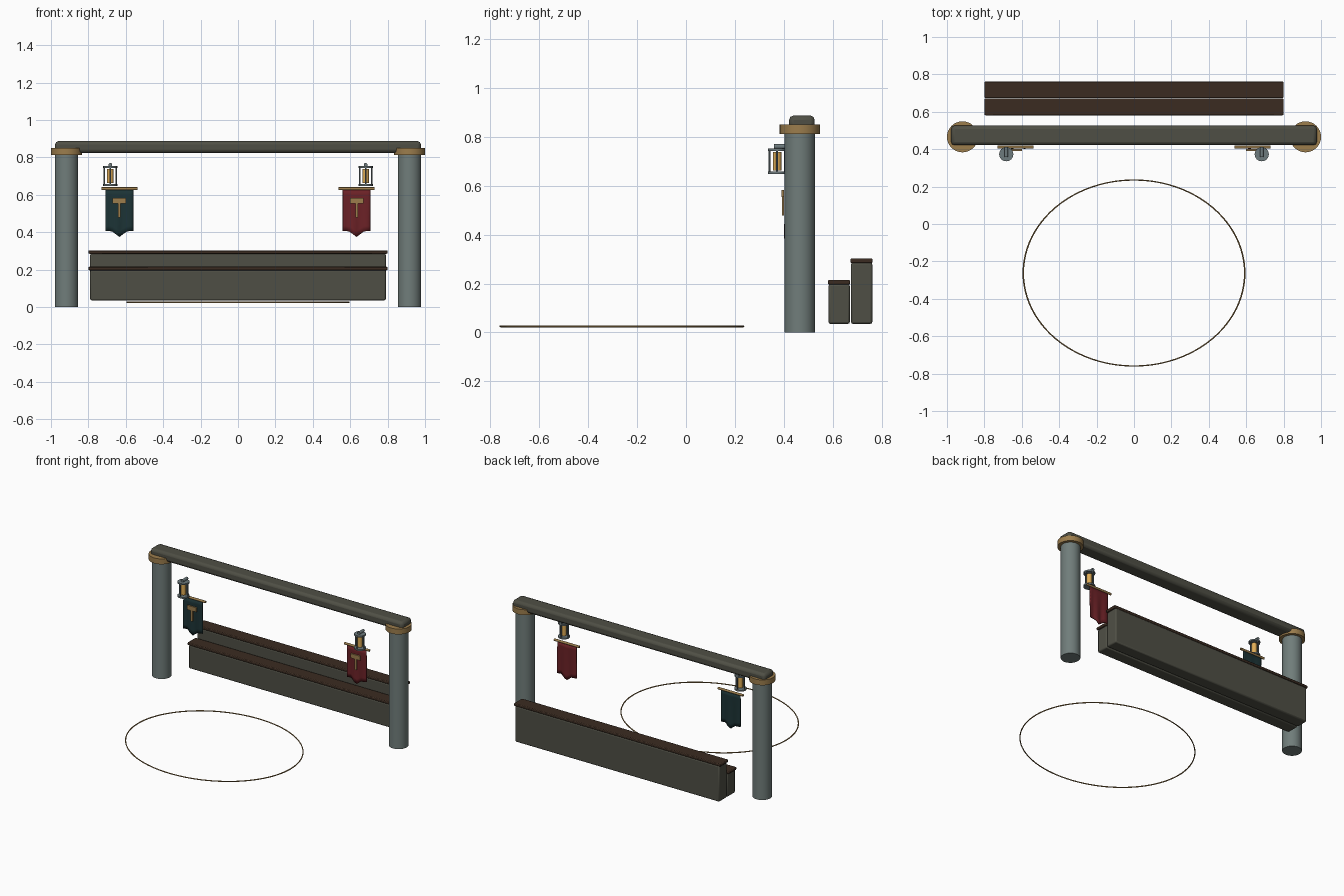
import bpy, bmesh, math
from mathutils import Vector

if "Cube" in bpy.data.objects:
    bpy.data.objects.remove(bpy.data.objects["Cube"])


def srgb(c):
    return c / 12.92 if c <= 0.04045 else ((c + 0.055) / 1.055) ** 2.4


def mat(name, r, g, b):
    m = bpy.data.materials.new(name)
    m.diffuse_color = (srgb(r), srgb(g), srgb(b), 1)
    m.use_nodes = True
    m.node_tree.nodes["Principled BSDF"].inputs["Base Color"].default_value = m.diffuse_color
    return m


PILLAR = mat("pillar grey", 0.44, 0.49, 0.48)
STONE = mat("dark stone", 0.31, 0.31, 0.27)
WOOD = mat("dark wood", 0.23, 0.17, 0.13)
BRONZE = mat("bronze", 0.61, 0.49, 0.30)
IRON = mat("iron", 0.43, 0.48, 0.49)
GLOW = mat("lamp amber", 0.88, 0.68, 0.34)
RED = mat("red cloth", 0.42, 0.13, 0.15)
TEAL = mat("teal cloth", 0.11, 0.20, 0.21)


def finish(ob, name, m, smooth=True):
    ob.name = name
    ob.data.materials.clear()
    ob.data.materials.append(m)
    if smooth:
        bpy.ops.object.select_all(action='DESELECT')
        ob.select_set(True)
        bpy.context.view_layer.objects.active = ob
        bpy.ops.object.shade_smooth_by_angle(angle=math.radians(35))
    return ob


def box(name, lo, hi, m, bevel=0.0, seg=2):
    lo, hi = Vector(lo), Vector(hi)
    bpy.ops.mesh.primitive_cube_add(size=1, location=(lo + hi) / 2)
    ob = bpy.context.object
    ob.scale = hi - lo
    bpy.ops.object.transform_apply(location=False, rotation=False, scale=True)
    if bevel:
        b = ob.modifiers.new("bevel", 'BEVEL')
        b.width, b.segments = bevel, seg
    return finish(ob, name, m, bool(bevel))


def rod(name, a, b, r, m, sides=12):
    a, b = Vector(a), Vector(b)
    bpy.ops.mesh.primitive_cylinder_add(vertices=sides, radius=r, depth=(b - a).length,
                                        location=(a + b) / 2)
    ob = bpy.context.object
    ob.rotation_euler = (b - a).to_track_quat('Z', 'Y').to_euler()
    return finish(ob, name, m)


def banner(name, cx, m):
    # rippled cloth with a pointed hem
    cols, rows, hw, top, hem = 12, 8, 0.074, 0.628, 0.405
    bm = bmesh.new()
    grid = []
    for j in range(rows + 1):
        t = j / rows
        line = []
        for i in range(cols + 1):
            u = 2 * i / cols - 1
            drop = max(0.0, 1 - abs(u) / 0.55) * 0.03
            z = top + (hem - drop - top) * t
            y = 0.409 + 0.005 * t * math.sin(u * 7)
            line.append(bm.verts.new((cx + u * hw, y, z)))
        grid.append(line)
    for j in range(rows):
        for i in range(cols):
            bm.faces.new((grid[j][i], grid[j + 1][i], grid[j + 1][i + 1], grid[j][i + 1]))
    me = bpy.data.meshes.new(name)
    bm.to_mesh(me)
    bm.free()
    ob = bpy.data.objects.new(name, me)
    bpy.context.collection.objects.link(ob)
    s = ob.modifiers.new("thickness", 'SOLIDIFY')
    s.thickness, s.offset = 0.006, 0
    finish(ob, name, m)


# Gateway: pillars, capitals and lintel
PY = 0.466
box("lintel", (-0.978, 0.4135, 0.823), (0.978, 0.5185, 0.887), STONE, 0.018).location.y = PY

for side, s, cloth in (("left", -1, TEAL), ("right", 1, RED)):
    x = s * 0.917
    rod(side + "_pillar", (x, PY, 0), (x, PY, 0.82), 0.0625, PILLAR, 32)
    rod(side + "_capital", (x, PY, 0.812), (x, PY, 0.85), 0.083, BRONZE, 32)

    # Lantern: plates, corner posts, glowing core and bracket
    x, y = s * 0.683, 0.373
    rod(side + "_lantern_base", (x, y, 0.648), (x, y, 0.658), 0.038, IRON, 16)
    rod(side + "_lantern_top", (x, y, 0.743), (x, y, 0.753), 0.038, IRON, 16)
    for k in range(4):
        a = k * math.pi / 2
        px, py = x + 0.032 * math.cos(a), y + 0.032 * math.sin(a)
        rod(side + "_lantern_post", (px, py, 0.652), (px, py, 0.748), 0.004, IRON, 8)
    rod(side + "_lantern_core", (x, y, 0.663), (x, y, 0.738), 0.017, GLOW, 16)
    rod(side + "_lantern_bracket", (x, y - 0.014, 0.760), (x, 0.412, 0.760), 0.010, IRON, 12)

    # Banner with its rod and hammer emblem
    x = s * 0.634
    rod(side + "_banner_rod", (x - 0.097, 0.411, 0.632), (x + 0.097, 0.411, 0.632), 0.008, BRONZE)
    banner(side + "_banner", x, cloth)
    box(side + "_emblem_head", (x - 0.036, 0.391, 0.553), (x + 0.036, 0.400, 0.583), BRONZE)
    box(side + "_emblem_handle", (x - 0.007, 0.392, 0.478), (x + 0.007, 0.401, 0.560), BRONZE)

# Two stepped bench tiers with wooden seats
for name, y0, y1, top in (("front", 0.581, 0.671, 0.215), ("back", 0.673, 0.763, 0.303)):
    box(name + "_tier", (-0.79, y0 + 0.002, 0.035), (0.79, y1 - 0.001, top - 0.017), STONE, 0.008)
    box(name + "_seat", (-0.799, y0, top - 0.019), (0.799, y1, top), WOOD, 0.005)

# Thin oval floor ring
bpy.ops.mesh.primitive_torus_add(major_segments=96, minor_segments=8, major_radius=0.592,
                                 minor_radius=0.004, location=(0, -0.262, 0.025))
ring = bpy.context.object
ring.scale = (1, 0.84, 1)
finish(ring, "floor_ring", BRONZE)

# Lintel was placed by its centre line
bpy.data.objects["lintel"].location.y = 0.474
